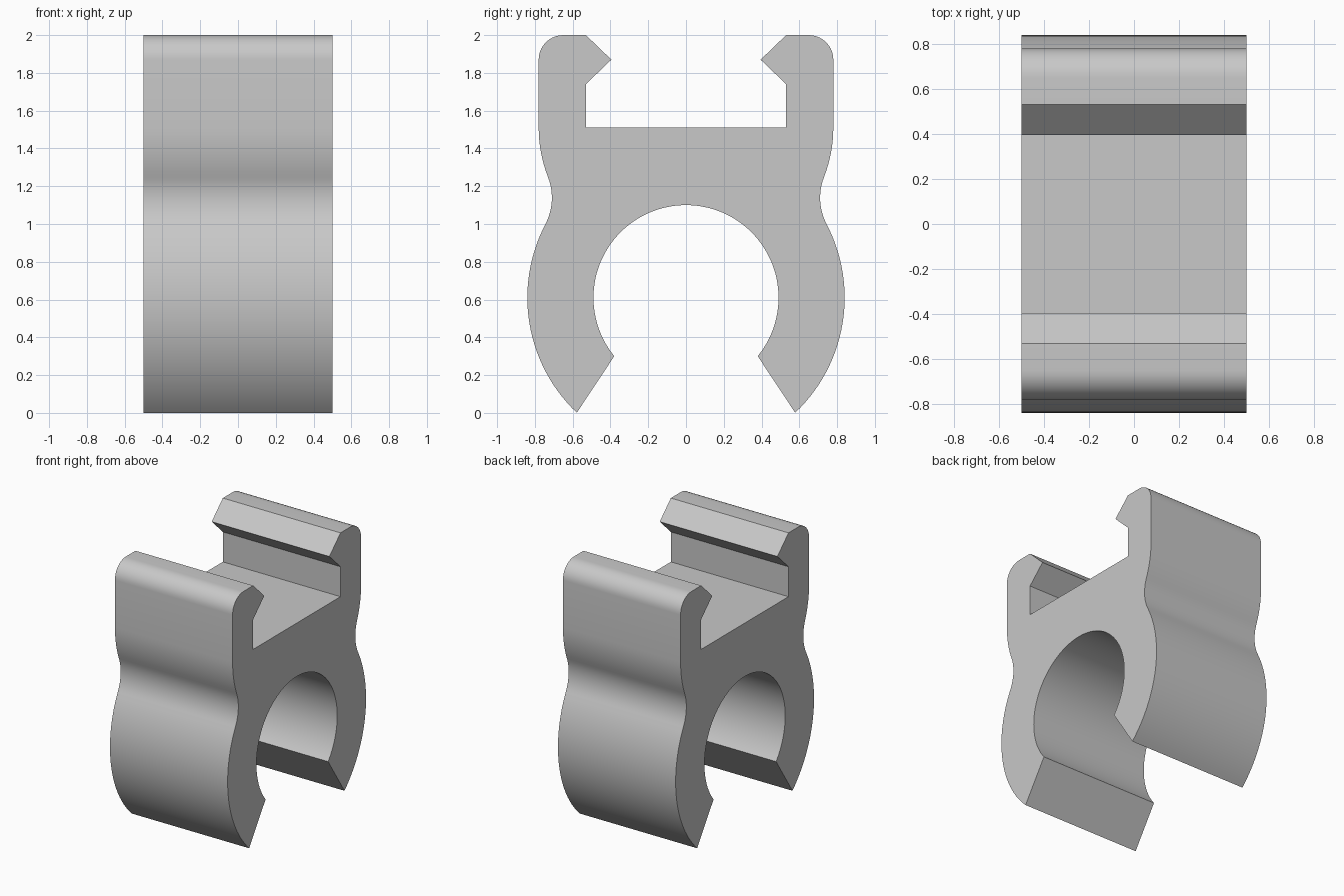
import bpy, bmesh
from math import radians, cos, sin

WIDTH = 1.0

cube = bpy.data.objects.get("Cube")
if cube:
    bpy.data.objects.remove(cube, do_unlink=True)


def arc(cy, cz, r, start, end, steps):
    """Points along a circular arc in the y-z plane, angles in degrees."""
    angles = [radians(start + (end - start) * i / steps) for i in range(steps + 1)]
    return [(cy + r * cos(a), cz + r * sin(a)) for a in angles]


# Half profile: from the crown of the pipe seat, round the outside, to the rail slot
half = arc(0, 0.61, 0.49, 90, -39.2, 40)                # pipe seat
half += arc(0, 0.61, 0.84, -46.5, 27.7, 28)             # outer jaw
half += arc(1.01, 1.139, 0.3, 207.7, 158.6, 12)[1:]     # waist
half += arc(0.062, 1.51, 0.718, -21.4, 0, 8)[1:]        # shoulder
half += arc(0.65, 1.87, 0.13, 0, 90, 10)                # rounded top corner
half += [(0.53, 2), (0.395, 1.87), (0.53, 1.74), (0.53, 1.51)]  # hook and slot

# Mirror the half, leaving out the shared crown point
profile = half + [(-y, z) for y, z in reversed(half[1:])]

# Extrude the closed profile across the width
bm = bmesh.new()
face = bm.faces.new([bm.verts.new((-WIDTH / 2, y, z)) for y, z in profile])
extruded = bmesh.ops.extrude_face_region(bm, geom=[face], use_keep_orig=True)
moved = [v for v in extruded["geom"] if isinstance(v, bmesh.types.BMVert)]
bmesh.ops.translate(bm, verts=moved, vec=(WIDTH, 0, 0))
bmesh.ops.recalc_face_normals(bm, faces=bm.faces)
mesh = bpy.data.meshes.new("pipe_clip")
bm.to_mesh(mesh)
bm.free()
clip = bpy.data.objects.new("pipe_clip", mesh)
bpy.context.collection.objects.link(clip)

# Plain grey plastic
grey = bpy.data.materials.new("light_grey")
grey.use_nodes = True
colour = (0.58, 0.58, 0.58, 1)
grey.diffuse_color = colour
grey.node_tree.nodes["Principled BSDF"].inputs["Base Color"].default_value = colour
mesh.materials.append(grey)

# Smooth curves, crisp edges
bpy.ops.object.select_all(action="DESELECT")
clip.select_set(True)
bpy.context.view_layer.objects.active = clip
bpy.ops.object.shade_smooth_by_angle(angle=radians(30))
